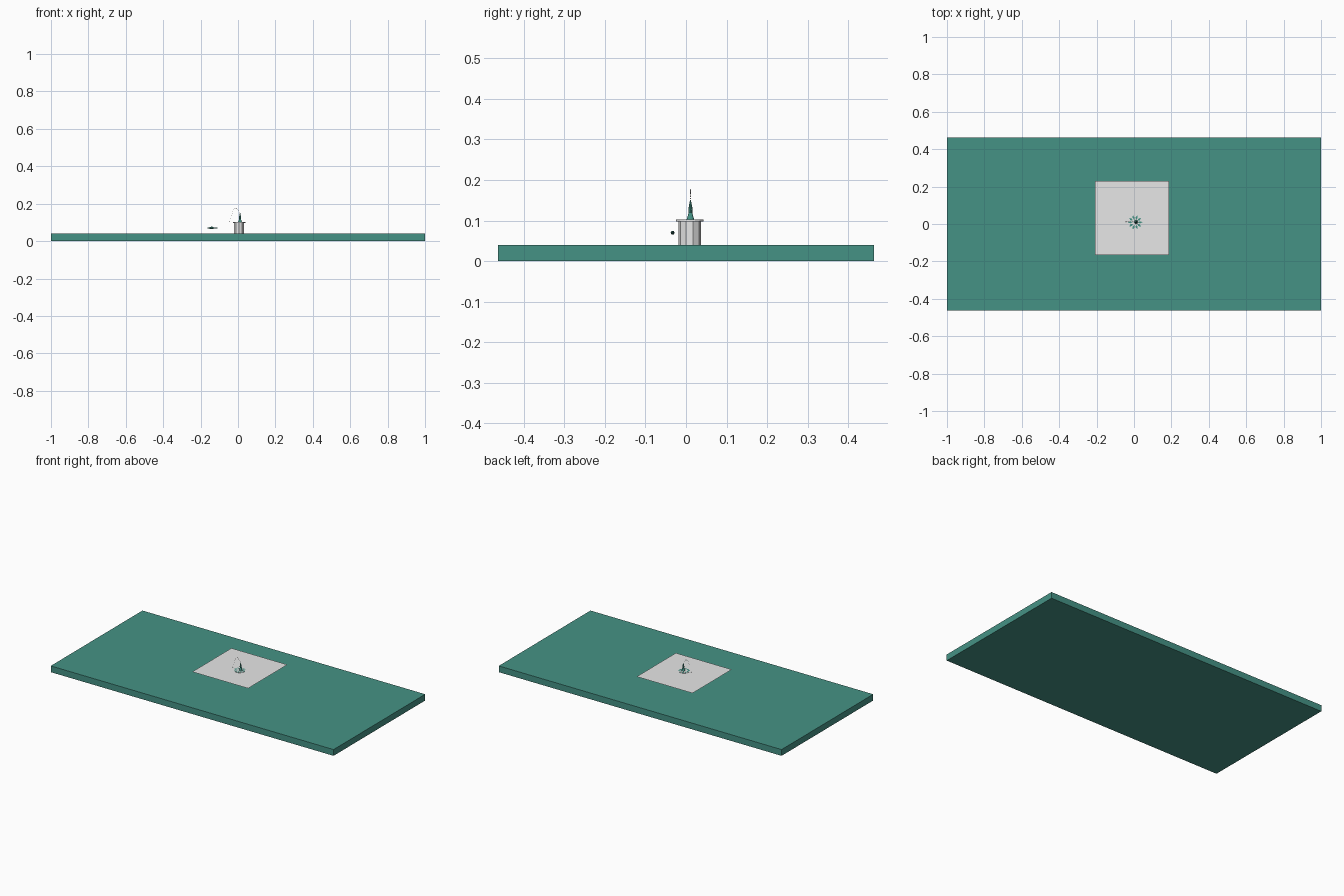
import bpy, math
from mathutils import Vector

if "Cube" in bpy.data.objects:
    bpy.data.objects.remove(bpy.data.objects["Cube"])


def material(name, rgb):
    m = bpy.data.materials.new(name)
    m.diffuse_color = (*rgb, 1)
    m.use_nodes = True
    m.node_tree.nodes["Principled BSDF"].inputs["Base Color"].default_value = m.diffuse_color
    return m


TEAL = material("teal", (0.06, 0.29, 0.235))
GREY = material("light grey", (0.8, 0.8, 0.8))
CX, CY, WATER = 0.006, 0.009, 0.10


def finish(name, mat, smooth=False):
    ob = bpy.context.object
    ob.name = name
    ob.data.materials.append(mat)
    if smooth:
        bpy.ops.object.shade_smooth_by_angle()
    return ob


def box(name, lo, hi, mat):
    bpy.ops.mesh.primitive_cube_add(size=1, location=[(a + b) / 2 for a, b in zip(lo, hi)])
    bpy.context.object.scale = [b - a for a, b in zip(lo, hi)]
    return finish(name, mat)


def cylinder(name, r, z0, z1, mat, sides=16):
    bpy.ops.mesh.primitive_cylinder_add(vertices=sides, radius=r, depth=z1 - z0,
                                        location=(CX, CY, (z0 + z1) / 2))
    return finish(name, mat)


def lathe(name, profile, loc, mat, axis="Z", sides=10):
    """Spin (radius, height) points about an axis."""
    verts, faces = [], []
    for r, h in profile:
        for i in range(sides):
            a = math.tau * i / sides
            p = (r * math.cos(a), r * math.sin(a), h)
            verts.append(p if axis == "Z" else (p[2], p[0], p[1]))
    for k in range(len(profile) - 1):
        for i in range(sides):
            j = (i + 1) % sides
            faces.append((k * sides + i, k * sides + j, (k + 1) * sides + j, (k + 1) * sides + i))
    me = bpy.data.meshes.new(name)
    me.from_pydata(verts, [], faces)
    ob = bpy.data.objects.new(name, me)
    bpy.context.collection.objects.link(ob)
    ob.location = loc
    me.materials.append(mat)
    return ob


def sheet(name, verts, mat):
    me = bpy.data.meshes.new(name)
    me.from_pydata(verts, [], [tuple(range(len(verts)))])
    me.materials.append(mat)
    ob = bpy.data.objects.new(name, me)
    bpy.context.collection.objects.link(ob)
    return ob


# Ground slab and paper-thin water surface floating above it
box("ground_slab", (-1, -0.463, 0), (1, 0.463, 0.04), TEAL)
sheet("water_surface", [(-0.208, -0.165, WATER), (0.187, -0.165, WATER),
                        (0.187, 0.231, WATER), (-0.208, 0.231, WATER)], GREY)

# Pedestal with its rim at the water line
cylinder("pedestal", 0.028, 0.04, 0.099, GREY, 10)
cylinder("pedestal_rim", 0.034, 0.098, 0.102, GREY)

# Ring of flat leaves lying on the water
for i in range(10):
    a = math.tau * i / 10
    d, s = Vector((math.cos(a), math.sin(a), 0)), Vector((-math.sin(a), math.cos(a), 0))
    c = Vector((CX, CY, WATER + 0.0025))
    sheet(f"floating_leaf_{i}", [c + d * 0.014, c + d * 0.026 - s * 0.006,
                                 c + d * 0.04, c + d * 0.026 + s * 0.006], TEAL)

# Central spout with a fine tip
lathe("spout", [(0, 0.1), (0.011, 0.1), (0.008, 0.108), (0.005, 0.118), (0.0055, 0.128),
                (0.003, 0.142), (0.001, 0.15), (0, 0.15)], (0.011, 0.011, 0), TEAL)

# Water drops along the arching jet
for i in range(14):
    t = i / 13
    p = (0.011 - 0.055 * t, 0.011, 0.143 * (1 - t) + 0.105 * t + 0.2 * t * (1 - t))
    bpy.ops.mesh.primitive_ico_sphere_add(subdivisions=1, radius=0.0018, location=p)
    finish(f"water_drop_{i}", GREY)

# Fish swimming below the surface
lathe("fish_body", [(0, -0.028), (0.003, -0.022), (0.005, -0.01), (0.0045, 0.004), (0.0015, 0.02)],
      (-0.137, -0.033, 0.07), TEAL, "X", 8)
sheet("fish_tail", [(-0.12, -0.033, 0.07), (-0.109, -0.033, 0.077),
                    (-0.113, -0.033, 0.07), (-0.109, -0.033, 0.064)], TEAL)
sheet("fish_back_fin", [(-0.15, -0.033, 0.074), (-0.142, -0.033, 0.079), (-0.132, -0.033, 0.074)], TEAL)
